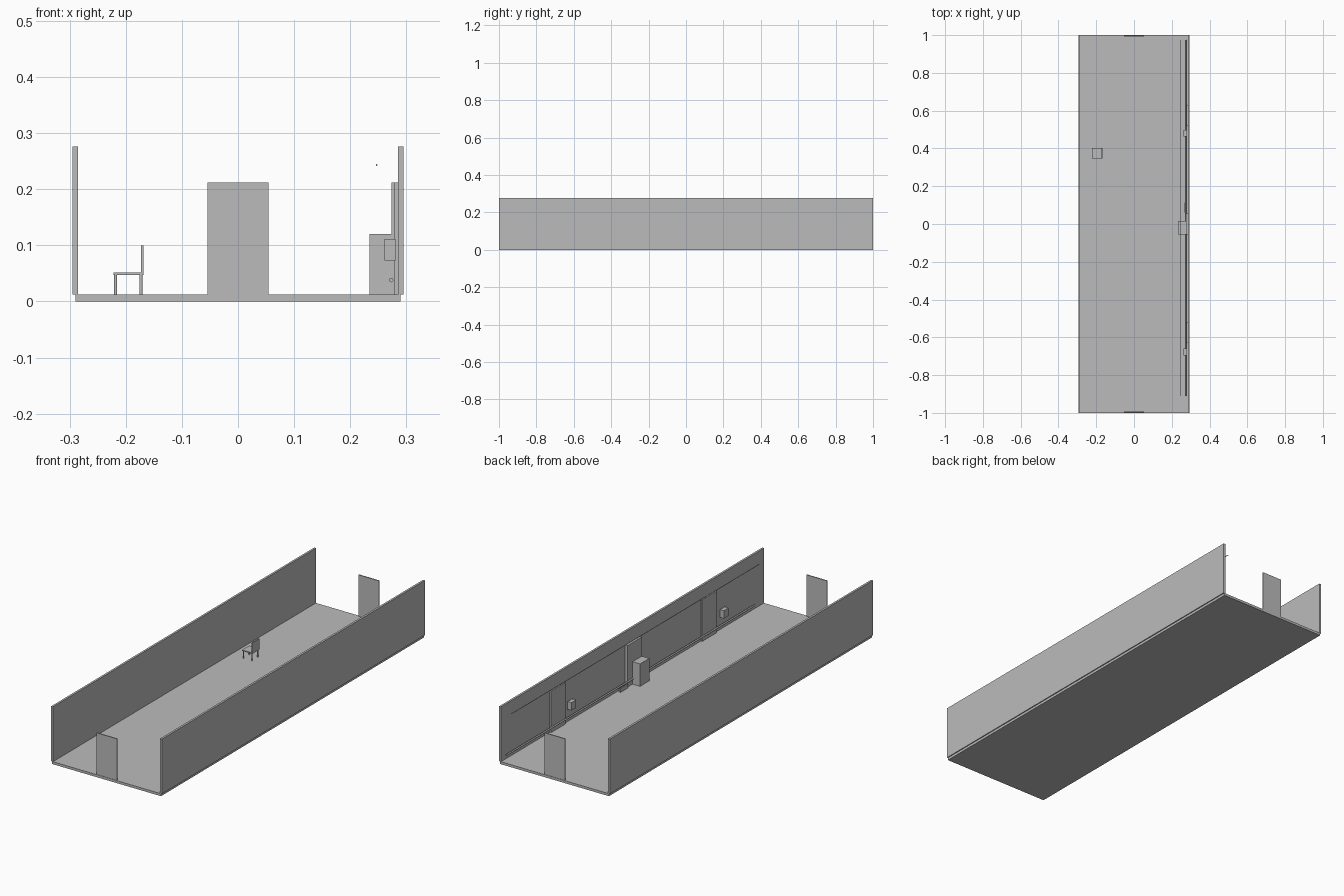
import bpy, math

if "Cube" in bpy.data.objects:
    bpy.data.objects.remove(bpy.data.objects["Cube"])

grey = bpy.data.materials.new("plain_grey")
grey.diffuse_color = (0.5, 0.5, 0.5, 1)
grey.use_nodes = True
grey.node_tree.nodes["Principled BSDF"].inputs["Base Color"].default_value = grey.diffuse_color


def box(name, x0, x1, y0, y1, z0, z1):
    bpy.ops.mesh.primitive_cube_add(size=1, location=((x0 + x1) / 2, (y0 + y1) / 2, (z0 + z1) / 2))
    ob = bpy.context.object
    ob.name = name
    ob.scale = (x1 - x0, y1 - y0, z1 - z0)
    bpy.ops.object.transform_apply(location=False, rotation=False, scale=True)
    ob.data.materials.append(grey)
    return ob


def rod(name, radius, length, loc, along_y=False, sides=12):
    rot = (math.pi / 2, 0, 0) if along_y else (0, 0, 0)
    bpy.ops.mesh.primitive_cylinder_add(vertices=sides, radius=radius, depth=length,
                                        location=loc, rotation=rot)
    ob = bpy.context.object
    ob.name = name
    ob.data.materials.append(grey)
    bpy.ops.object.shade_smooth_by_angle(angle=math.radians(40))
    return ob


F = 0.012  # floor top

# corridor shell
box("floor", -0.29, 0.29, -1, 1, 0, F)
box("left_wall", -0.295, -0.285, -1, 1, F, 0.276)
box("right_wall", 0.285, 0.295, -1, 1, F, 0.276)

# end doors
box("front_door", -0.054, 0.054, -0.998, -0.993, F, 0.212)
box("back_door", -0.054, 0.054, 0.993, 0.998, F, 0.212)

# side doors along the right wall
for name, y, x in (("side_door_back", 0.575, 0.278), ("side_door_middle", 0.0, 0.274),
                   ("side_door_front", -0.575, 0.278)):
    box(name, x, 0.285, y - 0.055, y + 0.055, F, 0.212)

# tall cabinet and low floor box beside it
box("cabinet", 0.234, 0.274, -0.055, 0.015, F, 0.12)
box("low_box", 0.268, 0.275, 0.06, 0.115, F, 0.03)

# wall boxes
for name, y in (("wall_box_back", 0.48), ("wall_box_front", -0.678)):
    box(name, 0.261, 0.281, y - 0.018, y + 0.018, 0.073, 0.111)

# pipe near the floor and cable near the ceiling
rod("pipe", 0.004, 1.886, (0.273, 0.032, 0.038), True)
rod("cable", 0.0016, 1.886, (0.247, 0.032, 0.243), True, 8)

# chair
box("chair_seat", -0.222, -0.168, 0.348, 0.402, 0.047, 0.052)
box("chair_back", -0.173, -0.168, 0.348, 0.402, 0.052, 0.1)
for x in (-0.218, -0.173):
    for y in (0.353, 0.397):
        rod("chair_leg", 0.0028, 0.047 - F, (x, y, (0.047 + F) / 2))
